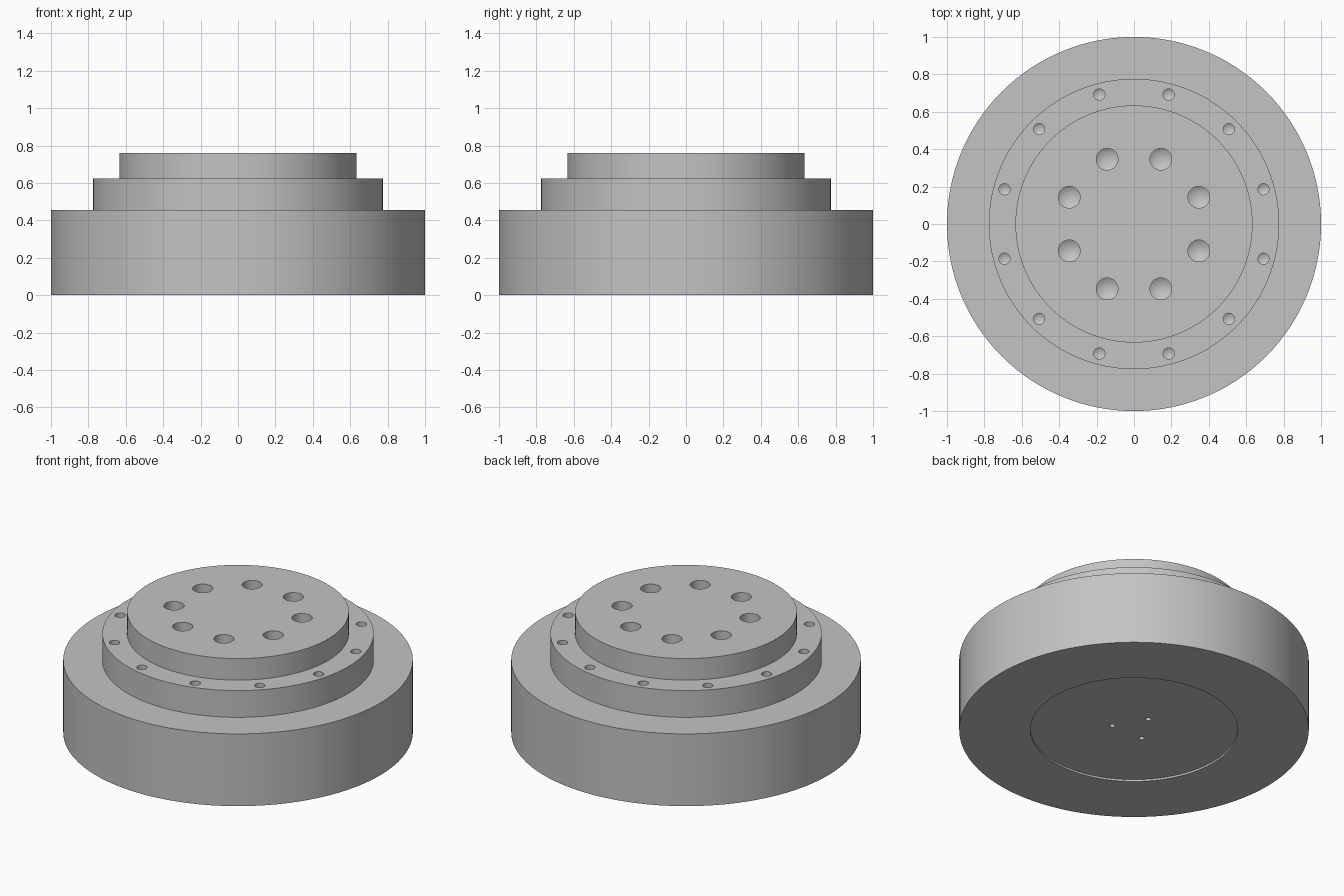
import bpy, bmesh
from math import cos, sin, pi, radians
from mathutils import Matrix, Vector

cube = bpy.data.objects.get("Cube")
if cube:
    bpy.data.objects.remove(cube, do_unlink=True)

# Single machined-metal colour
GREY = (0.55, 0.55, 0.55, 1)
metal = bpy.data.materials.new("plain grey metal")
metal.diffuse_color = GREY
metal.use_nodes = True
metal.node_tree.nodes["Principled BSDF"].inputs["Base Color"].default_value = GREY


def make_object(name, bm):
    bmesh.ops.recalc_face_normals(bm, faces=bm.faces)
    mesh = bpy.data.meshes.new(name)
    bm.to_mesh(mesh)
    bm.free()
    mesh.materials.append(metal)
    obj = bpy.data.objects.new(name, mesh)
    bpy.context.collection.objects.link(obj)
    return obj


def lathe(bm, profile, segments, centre=(0, 0, 0)):
    """Closed solid of revolution; the profile starts and ends on the axis."""
    verts = [bm.verts.new((r, 0, z)) for r, z in profile]
    edges = [bm.edges.new(pair) for pair in zip(verts, verts[1:])]
    made = bmesh.ops.spin(bm, geom=verts + edges, cent=(0, 0, 0), axis=(0, 0, 1),
                          angle=2 * pi, steps=segments, use_merge=True)
    new = [v for v in bm.verts if not v.tag]
    bmesh.ops.remove_doubles(bm, verts=new, dist=1e-5)
    new = [v for v in bm.verts if not v.tag]
    bmesh.ops.translate(bm, verts=new, vec=Vector(centre))
    for v in new:
        v.tag = True


def hole_ring(bm, count, start, ring_radius, z, profile, segments):
    for i in range(count):
        a = radians(start) + 2 * pi * i / count
        lathe(bm, profile, segments, (ring_radius * cos(a), ring_radius * sin(a), z))


def drill(radius, depth):
    """Drill shape pointing down, with a conical tip."""
    return [(0, -depth - radius * 0.6), (radius, -depth), (radius, 0.05), (0, 0.05)]


# Stepped round body with a shallow recess underneath
bm = bmesh.new()
lathe(bm, [(0, 0.012), (0.593, 0.012), (0.593, 0), (1, 0), (1, 0.456),
           (0.776, 0.456), (0.776, 0.625), (0.634, 0.625), (0.634, 0.761), (0, 0.761)], 128)
body = make_object("stepped_flange_body", bm)

# Bolt holes on the top face and the middle step, pin holes underneath
bm = bmesh.new()
hole_ring(bm, 8, 22.5, 0.375, 0.761, drill(0.058, 0.12), 32)
hole_ring(bm, 12, 15, 0.717, 0.625, drill(0.03, 0.08), 24)
hole_ring(bm, 3, 90, 0.126, 0, [(0, -0.02), (0.016, -0.02), (0.016, 0.07), (0, 0.08)], 16)
cutter = make_object("hole_cutters", bm)
cutter.hide_render = True

cut = body.modifiers.new("holes", 'BOOLEAN')
cut.operation = 'DIFFERENCE'
cut.solver = 'EXACT'
cut.object = cutter
bpy.ops.object.select_all(action='DESELECT')
body.select_set(True)
bpy.context.view_layer.objects.active = body
bpy.ops.object.modifier_apply(modifier=cut.name)
bpy.data.objects.remove(cutter, do_unlink=True)
bpy.ops.object.shade_smooth_by_angle(angle=radians(25))
